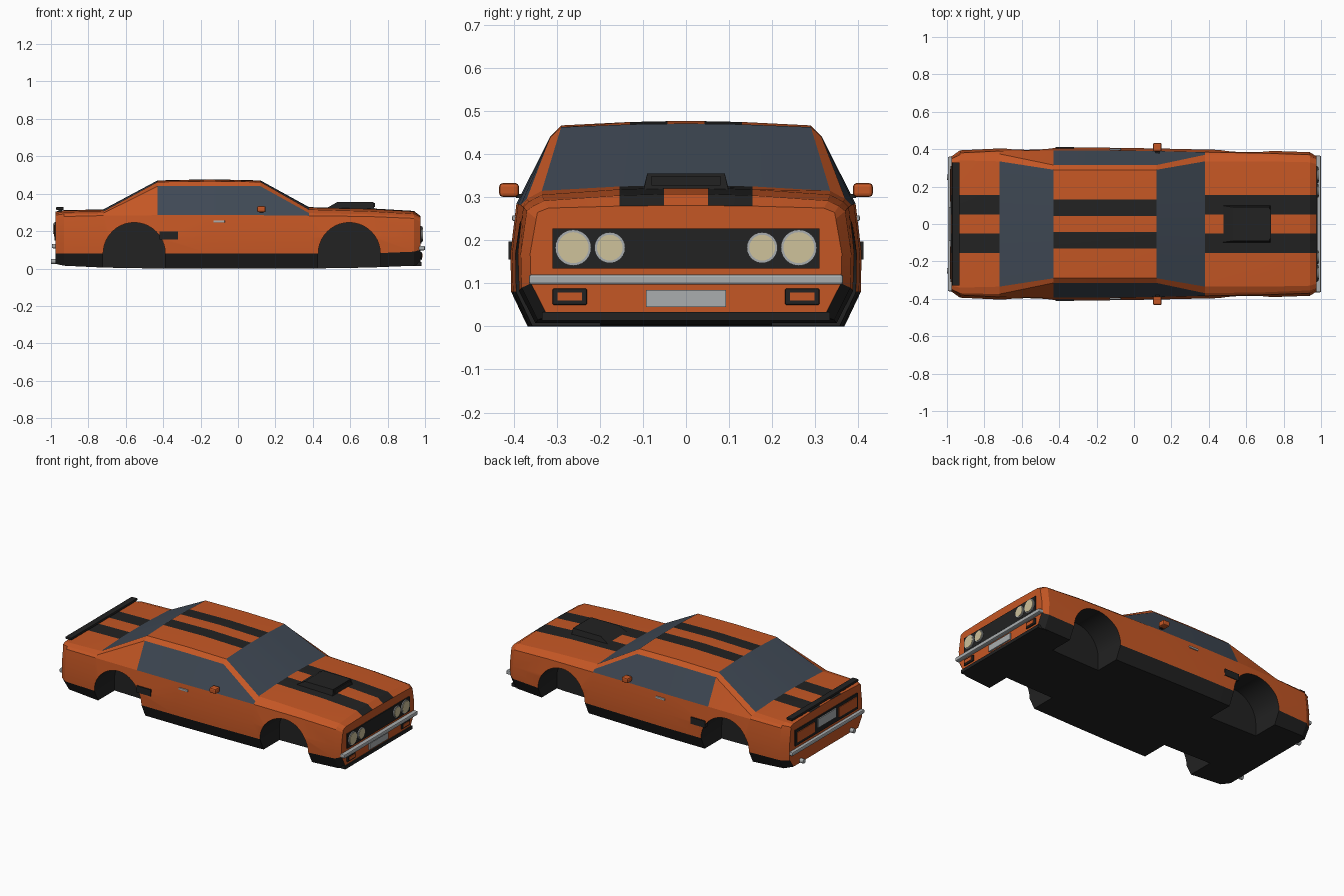
import bpy, bmesh, math
from mathutils import Matrix, Vector

if "Cube" in bpy.data.objects:
    bpy.data.objects.remove(bpy.data.objects["Cube"], do_unlink=True)


def material(name, rgb):
    m = bpy.data.materials.new(name)
    m.use_nodes = True
    m.diffuse_color = (*rgb, 1)
    bsdf = next(n for n in m.node_tree.nodes if n.type == "BSDF_PRINCIPLED")
    bsdf.inputs["Base Color"].default_value = (*rgb, 1)
    return m


ORANGE = material("orange paint", (0.56, 0.095, 0.018))
BLACK = material("black trim", (0.016, 0.016, 0.016))
GLASS = material("tinted glass", (0.05, 0.066, 0.09))
CHROME = material("chrome grey", (0.4, 0.42, 0.43))
CREAM = material("headlight cream", (0.62, 0.54, 0.33))
BODY_MATS = [ORANGE, BLACK, GLASS]


def finish(name, bm, mats, bevel=0, smooth=False):
    bmesh.ops.recalc_face_normals(bm, faces=bm.faces)
    mesh = bpy.data.meshes.new(name)
    bm.to_mesh(mesh)
    bm.free()
    ob = bpy.data.objects.new(name, mesh)
    bpy.context.collection.objects.link(ob)
    for m in mats:
        mesh.materials.append(m)
    if bevel:
        mod = ob.modifiers.new("Bevel", "BEVEL")
        mod.width = bevel
        mod.segments = 2
    if smooth:
        select(ob)
        bpy.ops.object.shade_smooth_by_angle(angle=math.radians(22))
    return ob


def select(ob):
    bpy.ops.object.select_all(action="DESELECT")
    ob.select_set(True)
    bpy.context.view_layer.objects.active = ob


def box(name, xs, ys, zs, mat, both=False, bevel=0):
    """Box between ranges; both=True repeats it on the other side."""
    bm = bmesh.new()
    lo, hi = Vector((xs[0], ys[0], zs[0])), Vector((xs[1], ys[1], zs[1]))
    for side in ((1, -1) if both else (1,)):
        c = (lo + hi) / 2
        c.y *= side
        bmesh.ops.create_cube(bm, size=1, matrix=Matrix.Translation(c) @ Matrix.Diagonal((*(hi - lo), 1)))
    return finish(name, bm, [mat], bevel)


def discs(name, x, y, z, r, depth, mat):
    """Pair of cylinders pointing along x, one on each side."""
    bm = bmesh.new()
    for side in (1, -1):
        bmesh.ops.create_cone(bm, cap_ends=True, segments=24, radius1=r, radius2=r, depth=depth,
                              matrix=Matrix.Translation((x, y * side, z)) @ Matrix.Rotation(math.pi / 2, 4, "Y"))
    return finish(name, bm, [mat], smooth=True)


def prism(bm, outline, y0, y1):
    """Extrude an xz outline from y0 to y1."""
    a = [bm.verts.new((x, y0, z)) for x, z in outline]
    b = [bm.verts.new((x, y1, z)) for x, z in outline]
    n = len(a)
    faces = [bm.faces.new(a), bm.faces.new(b)]
    faces += [bm.faces.new((a[i], a[(i + 1) % n], b[(i + 1) % n], b[i])) for i in range(n)]
    return faces


# Body sections: x, half width, floor z, sill z, shoulder z, rail y z, top edge y z, crown z, stripe edge
SECTIONS = [
    (-0.975, 0.36, 0.025, 0.06, 0.272, 0.35, 0.285, 0.33, 0.295, 0.305, 0.155),
    (-0.93, 0.392, 0.015, 0.06, 0.278, 0.37, 0.292, 0.34, 0.302, 0.312, 0.155),
    (-0.72, 0.402, 0.005, 0.06, 0.283, 0.375, 0.296, 0.335, 0.306, 0.316, 0.155),
    (-0.43, 0.406, 0, 0.06, 0.285, 0.315, 0.44, 0.29, 0.463, 0.471, 0.13),
    (-0.15, 0.406, 0, 0.06, 0.285, 0.315, 0.442, 0.29, 0.467, 0.477, 0.13),
    (0.12, 0.402, 0, 0.06, 0.285, 0.315, 0.44, 0.29, 0.463, 0.471, 0.13),
    (0.38, 0.396, 0, 0.06, 0.282, 0.37, 0.296, 0.335, 0.315, 0.328, 0.155),
    (0.7, 0.39, 0.005, 0.06, 0.278, 0.365, 0.29, 0.335, 0.306, 0.322, 0.155),
    (0.94, 0.382, 0.015, 0.07, 0.268, 0.355, 0.28, 0.33, 0.292, 0.308, 0.155),
    (0.975, 0.36, 0.025, 0.08, 0.25, 0.345, 0.265, 0.32, 0.275, 0.281, 0.155),
]


def half_section(s):
    x, w, zb, zs, zh, yr, zr, ye, ze, zt, st = s
    crown = lambda y: (y, zt - (zt - ze) * (y / ye) ** 2)
    return [(0, zb), (w - 0.038, zb), (w, zs + 0.02), (w + 0.002, 0.17), (w - 0.012, zh),
            (yr, zr), (ye, ze), crown(st), crown(st * 0.33), (0, zt)]


def body_colour(band, x):
    if band < 2:
        return 1
    screen = -0.72 < x < -0.43 or 0.12 < x < 0.38
    if band >= 6 and screen:
        return 2
    if band == 4 and -0.43 < x < 0.38:
        return 2
    return 1 if band == 7 else 0


# Body shell: both halves lofted along the length
bm = bmesh.new()
rings = []
for s in SECTIONS:
    half = half_section(s)
    loop = half + [(-y, z) for y, z in half[-2:0:-1]]
    rings.append([bm.verts.new((s[0], y, z)) for y, z in loop])
count = len(rings[0])
for i in range(len(rings) - 1):
    mid = (SECTIONS[i][0] + SECTIONS[i + 1][0]) / 2
    for k in range(count):
        j = (k + 1) % count
        f = bm.faces.new((rings[i][k], rings[i][j], rings[i + 1][j], rings[i + 1][k]))
        f.material_index = body_colour(min(k, count - 1 - k), mid)
bm.faces.new(rings[0])
bm.faces.new(rings[-1])
body = finish("body", bm, BODY_MATS)

# Wheel wells cut out of the shell
bm = bmesh.new()
for cx in (-0.555, 0.595):
    arch = [(cx + 0.166 * math.cos(a), 0.08 + 0.166 * math.sin(a))
            for a in [math.pi * i / 20 for i in range(21)]]
    arch += [(cx - 0.166, -0.1), (cx + 0.166, -0.1)]
    for side in (1, -1):
        for f in prism(bm, arch, 0.2 * side, 0.5 * side):
            f.material_index = 1
cutter = finish("wheel_well_cutter", bm, BODY_MATS)
cutter.hide_render = True
select(body)
cut = body.modifiers.new("Wheel wells", "BOOLEAN")
cut.operation = "DIFFERENCE"
cut.solver = "EXACT"
cut.object = cutter
bpy.ops.object.modifier_apply(modifier=cut.name)
bpy.data.objects.remove(cutter, do_unlink=True)
select(body)
bpy.ops.object.shade_smooth_by_angle(angle=math.radians(12))

# Hood scoop: tapered wedge with a framed mouth
bm = bmesh.new()
prism(bm, [(0.46, 0.315), (0.53, 0.355), (0.725, 0.355), (0.73, 0.31)], -0.1, 0.1)
for v in bm.verts:
    if v.co.z > 0.34:
        v.co.y *= 0.9
finish("hood_scoop", bm, [BLACK])
box("scoop_mouth", (0.72, 0.732), (-0.08, 0.08), (0.328, 0.35), BLACK)

# Nose
box("grille", (0.96, 0.981), (-0.31, 0.31), (0.135, 0.228), BLACK)
for part, y, r in (("outer", 0.262, 0.042), ("inner", 0.177, 0.036)):
    discs(part + "_headlight_rims", 0.98, y, 0.183, r, 0.014, CHROME)
    discs(part + "_headlights", 0.982, y, 0.183, r - 0.006, 0.016, CREAM)
box("front_bumper", (0.965, 1.0), (-0.365, 0.365), (0.097, 0.121), CHROME, bevel=0.006)
box("front_plate", (0.97, 0.984), (-0.093, 0.093), (0.045, 0.085), CHROME)
box("fog_light_frames", (0.965, 0.983), (0.23, 0.31), (0.05, 0.088), BLACK, True, 0.003)
box("fog_lights", (0.97, 0.986), (0.242, 0.298), (0.06, 0.079), ORANGE, True)
box("front_lip", (0.92, 0.982), (-0.335, 0.335), (0.014, 0.034), BLACK)

# Tail
box("tail_panel", (-0.981, -0.96), (-0.31, 0.31), (0.15, 0.25), BLACK)
box("tail_lights", (-0.985, -0.97), (0.12, 0.295), (0.17, 0.232), ORANGE, True)
box("rear_plate", (-0.988, -0.97), (-0.09, 0.09), (0.185, 0.24), CHROME)
box("rear_bumper", (-0.995, -0.965), (-0.36, 0.36), (0.108, 0.132), CHROME, bevel=0.006)
discs("exhaust_tips", -0.96, 0.25, 0.038, 0.014, 0.08, CHROME)
box("spoiler_blade", (-0.972, -0.932), (-0.33, 0.33), (0.313, 0.328), BLACK, bevel=0.003)
box("spoiler_posts", (-0.96, -0.942), (0.2, 0.22), (0.3, 0.316), BLACK, True)

# Sides
box("mirror_housings", (0.102, 0.148), (0.388, 0.434), (0.301, 0.333), ORANGE, True, 0.008)
box("mirror_stems", (0.115, 0.135), (0.36, 0.395), (0.298, 0.308), BLACK, True)
box("side_vents", (-0.42, -0.32), (0.38, 0.412), (0.155, 0.197), BLACK, True)
box("door_handles", (-0.132, -0.07), (0.385, 0.404), (0.245, 0.258), CHROME, True, 0.003)
